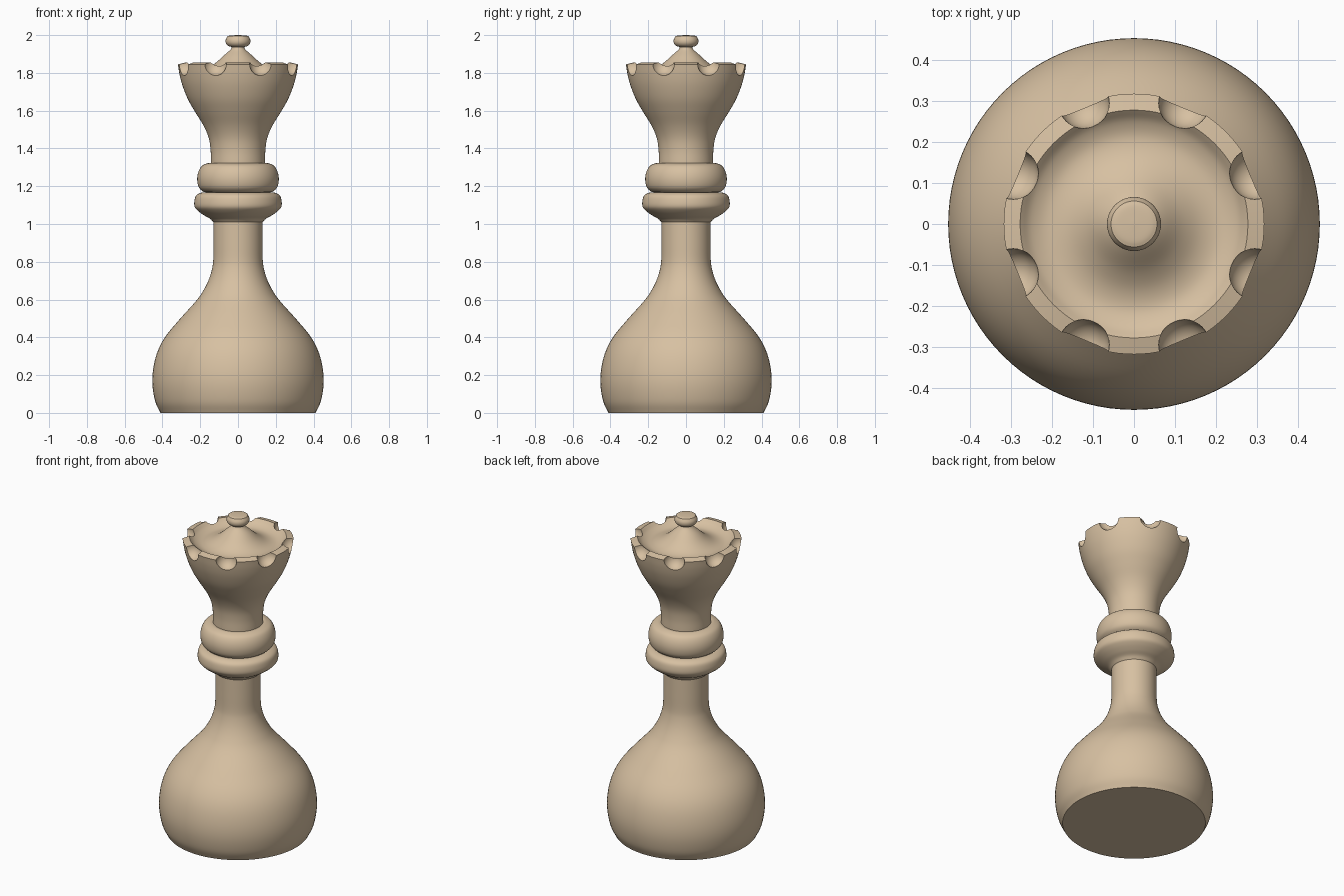
import bpy, bmesh, math
from mathutils import Vector

if "Cube" in bpy.data.objects:
    bpy.data.objects.remove(bpy.data.objects["Cube"])

SEGMENTS = 96


def smooth(points, steps=5):
    """Catmull-Rom curve through the (radius, height) points."""
    p = [Vector(q) for q in points]
    p = [2 * p[0] - p[1]] + p + [2 * p[-1] - p[-2]]
    out = []
    for a, b, c, d in zip(p, p[1:], p[2:], p[3:]):
        for i in range(steps):
            t = i / steps
            out.append(0.5 * (2 * b + (c - a) * t + (2 * a - 5 * b + 4 * c - d) * t * t
                              + (3 * b - a - 3 * c + d) * t ** 3))
    return out + [p[-2]]


def lathe(name, *runs):
    """Spin smooth runs of profile around z, with a crease where runs meet."""
    profile = []
    for run in runs:
        pts = smooth(run) if len(run) > 2 else [Vector(q) for q in run]
        profile += pts[1:] if profile else pts
    bm = bmesh.new()
    verts = [bm.verts.new((r, 0, z)) for r, z in profile]
    edges = [bm.edges.new(e) for e in zip(verts, verts[1:])]
    bmesh.ops.spin(bm, geom=verts + edges, cent=(0, 0, 0), axis=(0, 0, 1),
                   angle=math.tau, steps=SEGMENTS, use_duplicate=False)
    bmesh.ops.remove_doubles(bm, verts=bm.verts, dist=0.0002)
    bmesh.ops.recalc_face_normals(bm, faces=bm.faces)
    mesh = bpy.data.meshes.new(name)
    bm.to_mesh(mesh)
    bm.free()
    ob = bpy.data.objects.new(name, mesh)
    bpy.context.collection.objects.link(ob)
    return ob


# Bulbous base and slim stem
base = lathe("base_and_stem",
             [(0, 0), (0.41, 0)],
             [(0.41, 0), (0.438, 0.06), (0.453, 0.15), (0.448, 0.24), (0.424, 0.33),
              (0.38, 0.41), (0.305, 0.50), (0.22, 0.595), (0.182, 0.65), (0.155, 0.705),
              (0.138, 0.76), (0.131, 0.81), (0.13, 0.90), (0.13, 1.01)])

# Two stacked collars
lower = lathe("lower_collar",
              [(0.13, 1.01), (0.148, 1.028), (0.178, 1.045), (0.21, 1.068), (0.229, 1.09),
               (0.231, 1.12), (0.222, 1.15), (0.195, 1.166), (0.165, 1.167)])
upper = lathe("upper_collar",
              [(0.165, 1.167), (0.185, 1.172), (0.208, 1.195), (0.216, 1.235),
               (0.21, 1.275), (0.192, 1.307), (0.163, 1.321), (0.144, 1.322)])

# Flared crown with dished top rising to a small cone
crown = lathe("crown",
              [(0, 1.322), (0.144, 1.322)],
              [(0.144, 1.322), (0.145, 1.39), (0.155, 1.455), (0.182, 1.52), (0.228, 1.595),
               (0.265, 1.66), (0.293, 1.73), (0.309, 1.79), (0.318, 1.845)],
              [(0.318, 1.845), (0.278, 1.855)],
              [(0.278, 1.855), (0.25, 1.831), (0.21, 1.818), (0.165, 1.826),
               (0.12, 1.852), (0.075, 1.892), (0.038, 1.925), (0.036, 1.94)],
              [(0.036, 1.94), (0, 1.94)])

# Finial knob
knob = lathe("finial_knob",
             [(0.036, 1.938), (0.053, 1.943), (0.064, 1.957), (0.065, 1.975), (0.056, 1.994)],
             [(0.056, 1.994), (0.04, 1.998), (0, 2.0)])

# Eight round notches scooped from the crown rim
bm = bmesh.new()
for i in range(8):
    a = math.radians(22.5 + 45 * i)
    ball = bmesh.ops.create_uvsphere(bm, u_segments=32, v_segments=20, radius=0.062)
    bmesh.ops.translate(bm, verts=ball["verts"],
                        vec=(0.319 * math.cos(a), 0.319 * math.sin(a), 1.847))
mesh = bpy.data.meshes.new("notch_cutter")
bm.to_mesh(mesh)
bm.free()
cutter = bpy.data.objects.new("notch_cutter", mesh)
cutter.hide_render = True
bpy.context.collection.objects.link(cutter)

mod = crown.modifiers.new("notches", 'BOOLEAN')
mod.operation, mod.solver, mod.object = 'DIFFERENCE', 'EXACT', cutter
bpy.context.view_layer.objects.active = crown
bpy.ops.object.modifier_apply(modifier=mod.name)
bpy.data.objects.remove(cutter)

# Shared wood colour and smooth shading
wood = bpy.data.materials.new("wood")
wood.diffuse_color = (0.68, 0.53, 0.36, 1)
wood.use_nodes = True
wood.node_tree.nodes["Principled BSDF"].inputs["Base Color"].default_value = wood.diffuse_color
bpy.ops.object.select_all(action='DESELECT')
for ob in (base, lower, upper, crown, knob):
    ob.data.materials.clear()
    ob.data.materials.append(wood)
    ob.select_set(True)
bpy.ops.object.shade_smooth_by_angle(angle=math.radians(32))
